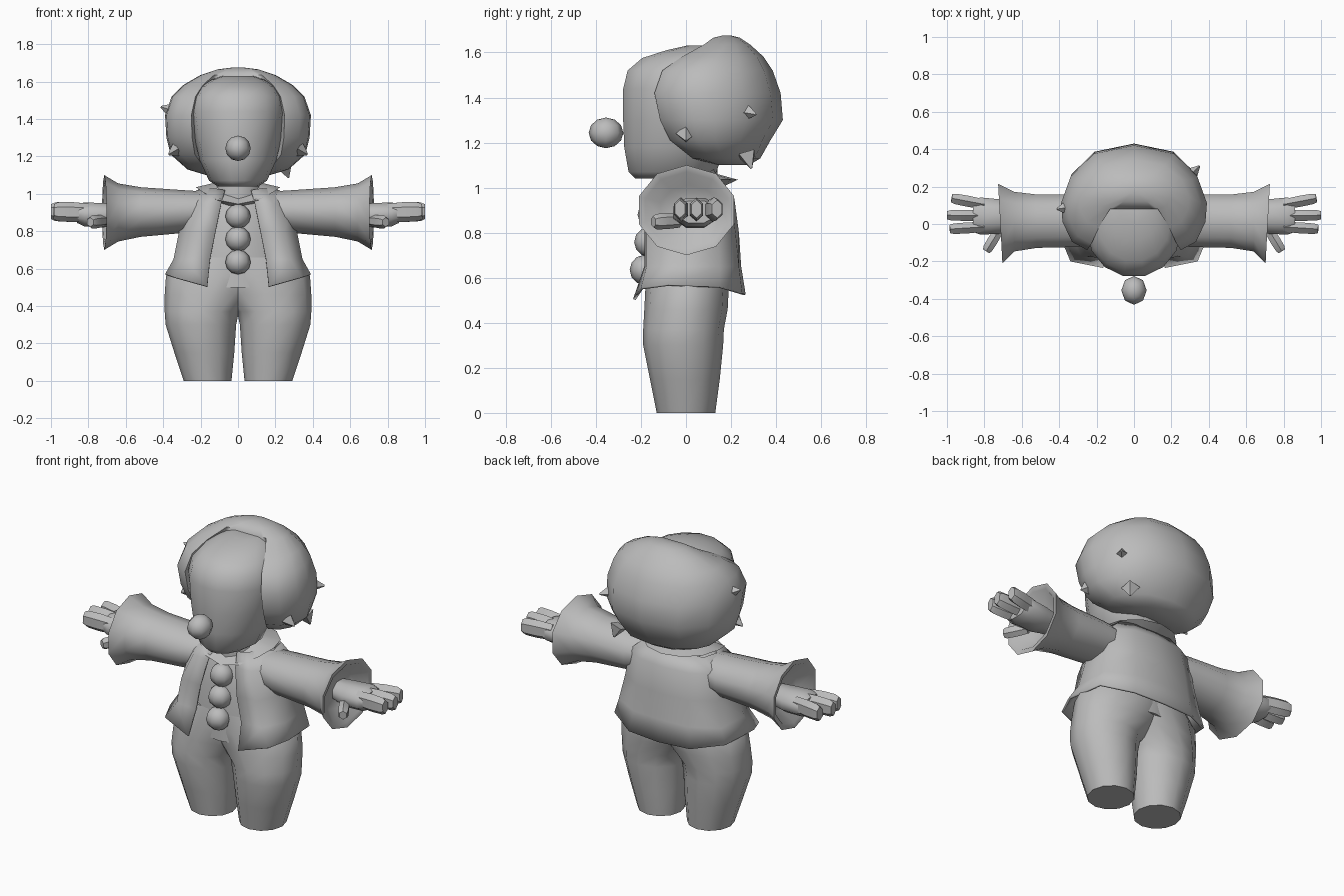
import bpy, bmesh, math
from mathutils import Vector

grey = bpy.data.materials.new("plain grey")
grey.diffuse_color = (0.5, 0.5, 0.5, 1)


def finish(name, bm, mirror=False, angle=60):
    bmesh.ops.recalc_face_normals(bm, faces=bm.faces)
    me = bpy.data.meshes.new(name)
    bm.to_mesh(me)
    bm.free()
    me.materials.append(grey)
    ob = bpy.data.objects.new(name, me)
    bpy.context.collection.objects.link(ob)
    if mirror:
        m = ob.modifiers.new("mirror", 'MIRROR')
        m.use_clip = True
        m.merge_threshold = 0.0005
    bpy.ops.object.select_all(action='DESELECT')
    ob.select_set(True)
    bpy.context.view_layer.objects.active = ob
    bpy.ops.object.shade_smooth_by_angle(angle=math.radians(angle))
    return ob


def loft(name, rings, closed=True, cap0=True, cap1=True, mirror=False, angle=60):
    bm = bmesh.new()
    rows = [[bm.verts.new(p) for p in r] for r in rings]
    n = len(rows[0])
    for a, b in zip(rows, rows[1:]):
        for i in range(n if closed else n - 1):
            j = (i + 1) % n
            bm.faces.new((a[i], a[j], b[j], b[i]))
    if cap0:
        bm.faces.new(rows[0][::-1])
    if cap1:
        bm.faces.new(rows[-1])
    return finish(name, bm, mirror, angle)


def ring_z(z, x0, x1, y0, y1, n=12):
    """Horizontal ellipse filling a box."""
    return [((x0 + x1) / 2 + (x1 - x0) / 2 * math.cos(2 * math.pi * i / n),
             (y0 + y1) / 2 + (y1 - y0) / 2 * math.sin(2 * math.pi * i / n), z) for i in range(n)]


def ring_x(x, y0, y1, z0, z1, n=10, skew=0):
    """Upright ellipse across the arm."""
    out = []
    for i in range(n):
        a = 2 * math.pi * (i + 0.5) / n
        out.append((x + skew * math.cos(a), (y0 + y1) / 2 + (y1 - y0) / 2 * math.cos(a),
                    (z0 + z1) / 2 + (z1 - z0) / 2 * math.sin(a)))
    return out


def ball(name, loc, size):
    bm = bmesh.new()
    bmesh.ops.create_uvsphere(bm, u_segments=8, v_segments=6, radius=1)
    for v in bm.verts:
        v.co = Vector([c * s + l for c, s, l in zip(v.co, size, loc)])
    finish(name, bm)


def finger(name, a, b, w, h, tip):
    """Six sided rod from a to b with a bevelled tip."""
    a, b = Vector(a), Vector(b)
    d = (b - a).normalized()
    side = d.cross(Vector((0, 0, 1))).normalized()
    up = side.cross(d)
    rings = []
    for t, s in ((0, 0.9), (0.5, 1), (0.88, 0.95), (1, tip)):
        c = a.lerp(b, t)
        rings.append([c + side * w * s * math.cos(k * math.pi / 3 + math.pi / 6)
                      + up * h * s * math.sin(k * math.pi / 3 + math.pi / 6) for k in range(6)])
    loft(name, rings, mirror=True, angle=40)


# Trousers: two legs overlapping at the hips
loft("trouser_leg", [ring_z(*r) for r in (
    (0, 0.035, 0.29, -0.13, 0.13), (0.15, 0.02, 0.34, -0.16, 0.15),
    (0.30, 0.01, 0.387, -0.19, 0.165), (0.37, -0.005, 0.392, -0.19, 0.168),
    (0.46, -0.1, 0.392, -0.185, 0.185), (0.56, -0.2, 0.385, -0.18, 0.19),
    (0.66, -0.2, 0.31, -0.165, 0.18))], mirror=True)

# Shirt body and neck
loft("shirt", [ring_z(z, -x, x, a, b) for z, x, a, b in (
    (0.5, 0.31, -0.18, 0.18), (0.65, 0.27, -0.175, 0.18), (0.8, 0.25, -0.165, 0.17),
    (0.92, 0.22, -0.14, 0.16), (1.02, 0.14, -0.1, 0.13))])
loft("neck", [ring_z(0.93, -0.14, 0.14, -0.12, 0.14), ring_z(1.12, -0.12, 0.12, -0.12, 0.14)])

# Open jacket: half outline from the front edge round to the middle of the back
jacket = loft("jacket", [
    [(.165, -.235, .505), (.34, -.20, .555), (.39, -.08, .57), (.365, .15, .56), (.2, .25, .53), (0, .265, .525)],
    [(.15, -.185, .65), (.28, -.175, .65), (.345, -.05, .65), (.335, .15, .65), (.18, .235, .65), (0, .245, .65)],
    [(.12, -.185, .80), (.25, -.175, .80), (.315, -.03, .80), (.30, .14, .80), (.17, .22, .80), (0, .235, .80)],
    [(.09, -.155, .95), (.19, -.15, .95), (.29, 0, .95), (.28, .13, .95), (.16, .20, .95), (0, .215, .95)],
    [(.07, -.11, 1.02), (.13, -.10, 1.03), (.22, .02, 1.02), (.2, .12, 1.025), (.12, .15, 1.03), (0, .16, 1.03)],
], closed=False, cap0=False, cap1=False, mirror=True)
sol = jacket.modifiers.new("cloth", 'SOLIDIFY')
sol.thickness = 0.012

# Sleeves with flared cuffs turned inward
loft("sleeve", [ring_x(*r[:5], skew=r[5]) for r in (
    (0.14, -0.10, 0.14, 0.83, 1.01, 0), (0.30, -0.13, 0.165, 0.79, 1.02, 0),
    (0.52, -0.135, 0.165, 0.77, 1.035, 0), (0.64, -0.155, 0.18, 0.745, 1.055, 0),
    (0.715, -0.22, 0.225, 0.70, 1.10, 0.012), (0.71, -0.19, 0.195, 0.73, 1.07, 0.012),
    (0.64, -0.12, 0.15, 0.79, 1.01, 0))], cap1=True, mirror=True)

# Hands
loft("palm", [ring_x(x, a, b, c, d, 8) for x, a, b, c, d in (
    (0.62, -0.03, 0.11, 0.83, 0.95), (0.72, -0.06, 0.14, 0.815, 0.955),
    (0.82, -0.065, 0.15, 0.82, 0.96), (0.86, -0.05, 0.14, 0.84, 0.945))], mirror=True)
for k, (y0, y1, x1) in enumerate(((0.105, 0.138, 0.975), (0.045, 0.047, 1.0), (-0.015, -0.027, 0.985))):
    finger(f"finger_{k + 1}", (0.8, y0, 0.90), (x1, y1, 0.905), 0.034, 0.053, 0.75)
finger("thumb", (0.72, -0.03, 0.855), (0.79, -0.145, 0.848), 0.032, 0.036, 0.7)

# Head, tapering to the chin
loft("head", [ring_z(z, -x, x, a, b, 14) for z, x, a, b in (
    (1.04, 0.11, -0.23, 0.10), (1.07, 0.155, -0.26, 0.14), (1.18, 0.205, -0.28, 0.18),
    (1.30, 0.233, -0.285, 0.2), (1.44, 0.252, -0.285, 0.22), (1.52, 0.235, -0.265, 0.22),
    (1.575, 0.195, -0.20, 0.21), (1.61, 0.14, -0.09, 0.19), (1.63, 0.08, 0.0, 0.15))])

# Hair: horseshoe slices around the back and sides of the head
slices = (  # height, half width, front edge, back edge
    (1.10, 0.17, 0.14, 0.28), (1.13, 0.27, 0.03, 0.33), (1.21, 0.36, -0.07, 0.375),
    (1.30, 0.383, -0.115, 0.43), (1.42, 0.39, -0.14, 0.42), (1.52, 0.355, -0.105, 0.385),
    (1.58, 0.295, -0.02, 0.345), (1.635, 0.20, 0.08, 0.285), (1.665, 0.11, 0.12, 0.24),
    (1.675, 0.03, 0.16, 0.2))
shape = ((0.0, 0.0), (0.5, 0.0), (0.64, 0.0), (0.85, 0.08), (0.98, 0.27),
         (1.0, 0.45), (0.87, 0.70), (0.55, 0.92), (0.0, 1.0))
rings = []
for z, w, f, b in slices:
    half = []
    for i, (u, v) in enumerate(shape):
        y = f + (b - f) * v
        if i < 2:  # hollow behind the face
            y = max(y, min(0.08, b - 0.05))
        half.append((u * w, y, z))
    rings.append(half + [(-x, y, zz) for x, y, zz in half[-2:0:-1]])
loft("hair", rings)


def tuft(name, base, tip, r):
    base, tip = Vector(base), Vector(tip)
    q = (tip - base).to_track_quat('Z', 'Y')
    loft(name, [[base + q @ Vector((r * s * math.cos(k * math.pi / 2), r * s * math.sin(k * math.pi / 2),
                                    t * (tip - base).length)) for k in range(4)]
                for t, s in ((0, 1), (1, 0.1))])


# Stray tufts
tuft("tuft_left", (-0.34, 0.09, 1.44), (-0.412, 0.08, 1.465), 0.05)
tuft("tuft_back", (0.29, 0.25, 1.34), (0.35, 0.31, 1.325), 0.05)
tuft("tuft_low", (0.25, 0.27, 1.15), (0.27, 0.29, 1.085), 0.05)
for s in (-1, 1):
    tuft("tuft_side", (s * 0.32, 0, 1.24), (s * 0.372, 0, 1.21), 0.045)

# Collar: flared ring dipping to a point at the front
rings = []
for rx, ry, z, dip in ((0.12, 0.125, 1.06, 0.07), (0.225, 0.215, 1.035, 0.09), (0.13, 0.14, 1.0, 0.085)):
    r = []
    for i in range(12):
        a = 2 * math.pi * i / 12
        front = max(0, -math.sin(a)) ** 2
        r.append((rx * math.cos(a), 0.015 + ry * (1 - 0.15 * front) * math.sin(a), z - dip * front))
    rings.append(r)
loft("collar", rings, cap0=False, cap1=False, angle=45)

# Nose and buttons
ball("nose", (0, -0.355, 1.243), (0.068, 0.077, 0.068))
for k, (y, z) in enumerate(((-0.185, 0.635), (-0.165, 0.758), (-0.15, 0.88))):
    ball(f"button_{k + 1}", (0, y, z), (0.068, 0.065, 0.066))
